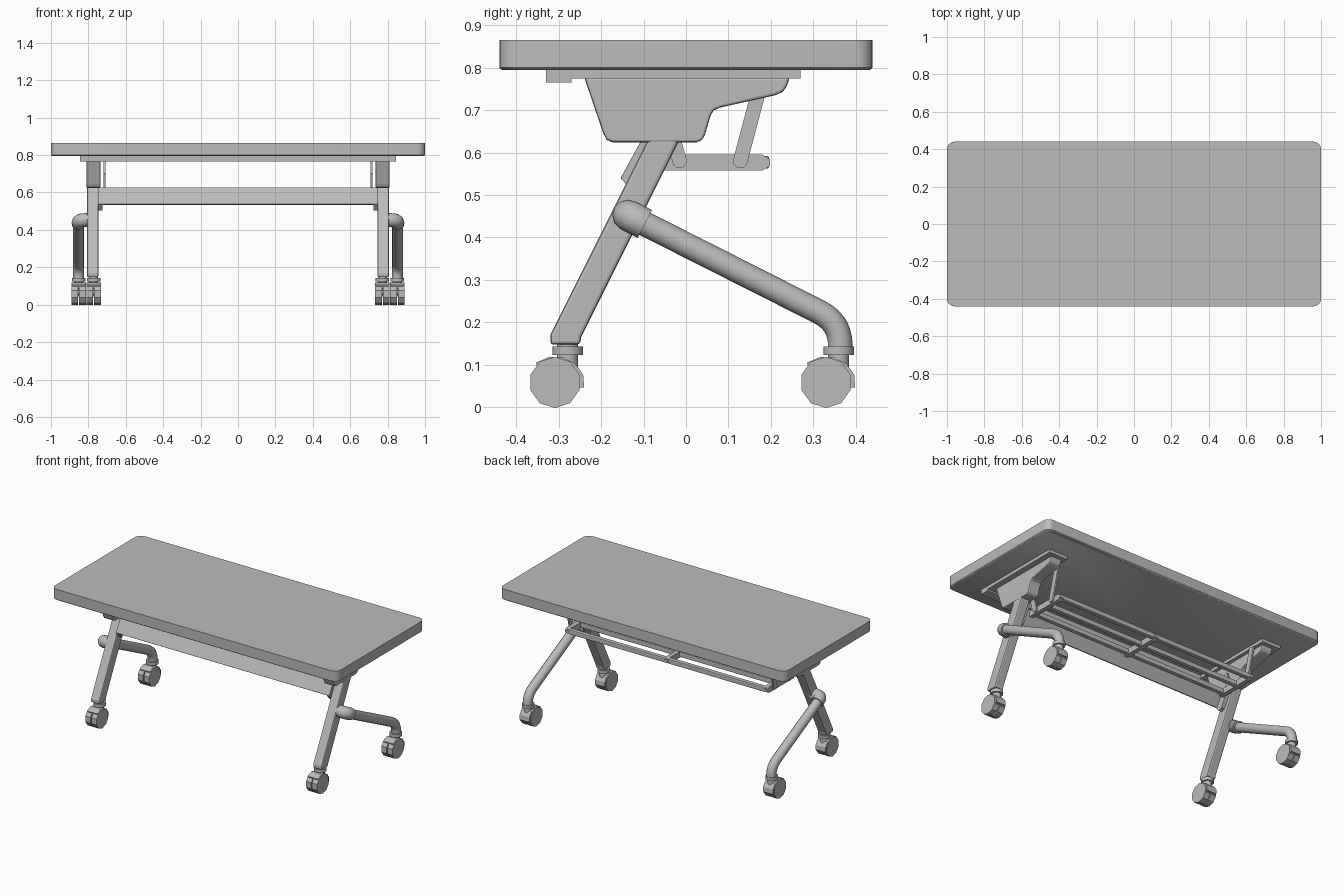
import bpy, bmesh, math
from mathutils import Vector, Matrix

if "Cube" in bpy.data.objects:
    bpy.data.objects.remove(bpy.data.objects["Cube"])

grey = bpy.data.materials.new("mid grey")
grey.diffuse_color = (0.5, 0.5, 0.5, 1)
grey.use_nodes = True
grey.node_tree.nodes["Principled BSDF"].inputs["Base Color"].default_value = grey.diffuse_color


def finish(ob, bevel=0, mirror=False, smooth=False, segments=2):
    ob.data.materials.clear()
    ob.data.materials.append(grey)
    if smooth:
        bpy.ops.object.select_all(action='DESELECT')
        ob.select_set(True)
        bpy.context.view_layer.objects.active = ob
        bpy.ops.object.shade_smooth_by_angle(angle=math.radians(35))
    if bevel:
        b = ob.modifiers.new("bevel", 'BEVEL')
        b.width, b.segments, b.limit_method = bevel, segments, 'ANGLE'
        b.angle_limit = math.radians(40)
    if mirror:
        ob.modifiers.new("mirror", 'MIRROR').use_mirror_merge = False
    return ob


def make(name, bm, **kw):
    bmesh.ops.recalc_face_normals(bm, faces=bm.faces)
    me = bpy.data.meshes.new(name)
    bm.to_mesh(me)
    bm.free()
    ob = bpy.data.objects.new(name, me)
    bpy.context.collection.objects.link(ob)
    return finish(ob, **kw)


def prism(name, profile, x0, x1, **kw):
    """Side profile of (y, z) points, extruded along x."""
    bm = bmesh.new()
    face = bm.faces.new([bm.verts.new((x0, y, z)) for y, z in profile])
    ext = bmesh.ops.extrude_face_region(bm, geom=[face])["geom"]
    bmesh.ops.translate(bm, vec=(x1 - x0, 0, 0),
                        verts=[v for v in ext if isinstance(v, bmesh.types.BMVert)])
    return make(name, bm, **kw)


def box(name, x, y, z, **kw):
    return prism(name, [(y[0], z[0]), (y[1], z[0]), (y[1], z[1]), (y[0], z[1])], *x, **kw)


def cylinder(name, centre, radius, depth, sides=24, axis='Z', **kw):
    bm = bmesh.new()
    rot = Matrix.Rotation(math.pi / 2, 4, 'Y') if axis == 'X' else Matrix()
    spin = Matrix.Rotation(math.pi / sides, 4, 'Z')
    bmesh.ops.create_cone(bm, cap_ends=True, segments=sides, radius1=radius, radius2=radius,
                          depth=depth, matrix=Matrix.Translation(centre) @ rot @ spin)
    return make(name, bm, **kw)


def bent(a, corner, b, r, n=6):
    """Path from a to b with the corner rounded off."""
    a, c, b = Vector(a), Vector(corner), Vector(b)
    p, q = c + (a - c).normalized() * r, c + (b - c).normalized() * r
    arc = [p * (1 - t) ** 2 + c * 2 * t * (1 - t) + q * t * t for t in (i / n for i in range(n + 1))]
    return [a] + arc + [b]


def tube(name, path, radius):
    cu = bpy.data.curves.new(name, 'CURVE')
    cu.dimensions = '3D'
    cu.bevel_depth, cu.bevel_resolution, cu.use_fill_caps = radius, 4, True
    sp = cu.splines.new('POLY')
    sp.points.add(len(path) - 1)
    for p, co in zip(sp.points, path):
        p.co = (*co, 1)
    ob = bpy.data.objects.new(name, cu)
    bpy.context.collection.objects.link(ob)
    bpy.ops.object.select_all(action='DESELECT')
    ob.select_set(True)
    bpy.context.view_layer.objects.active = ob
    bpy.ops.object.convert(target='MESH')
    return finish(bpy.context.object, mirror=True, smooth=True)


# tabletop with rounded corners and a softened lower edge
bm = bmesh.new()
r, corner = 0.04, []
for sx, sy, a0 in ((1, 1, 0), (-1, 1, 90), (-1, -1, 180), (1, -1, 270)):
    for i in range(6):
        a = math.radians(a0 + i * 18)
        corner.append((sx * (1 - r) + r * math.cos(a), sy * (0.44 - r) + r * math.sin(a)))
rings = []
for z, inset in ((0.865, 0), (0.80, 0), (0.795, 0.006)):
    rings.append([bm.verts.new((x * (1 - inset), y * (1 - inset / 0.44), z)) for x, y in corner])
for up, low in zip(rings, rings[1:]):
    for i in range(len(up)):
        j = (i + 1) % len(up)
        bm.faces.new((up[i], up[j], low[j], low[i]))
bm.faces.new(rings[0])
bm.faces.new(rings[-1])
make("tabletop", bm, smooth=True)

# mounting parts under the top
box("front_rail", (-0.845, 0.845), (-0.33, -0.27), (0.765, 0.796))
box("mounting_plate", (0.715, 0.845), (-0.28, 0.27), (0.775, 0.796), mirror=True)
housing = [(-0.24, 0.777), (-0.195, 0.645), (-0.187, 0.63), (-0.173, 0.624), (0.025, 0.624),
           (0.038, 0.629), (0.045, 0.643), (0.058, 0.687), (0.065, 0.699), (0.08, 0.706),
           (0.21, 0.735), (0.228, 0.743), (0.237, 0.755), (0.245, 0.777)]
prism("pivot_housing", housing, 0.735, 0.81, bevel=0.006, mirror=True)

# slanted front legs and the apron between them
prism("front_leg", [(-0.32, 0.147), (-0.25, 0.147), (-0.247, 0.165), (-0.01, 0.64),
                    (-0.085, 0.64), (-0.32, 0.17)], 0.747, 0.808, bevel=0.008, mirror=True)
prism("apron", [(-0.155, 0.538), (-0.141, 0.532), (-0.09, 0.624), (-0.106, 0.628)],
      -0.747, 0.747, bevel=0.003)
prism("apron_bracket", [(-0.15, 0.535), (-0.125, 0.505), (-0.10, 0.515), (-0.04, 0.625),
                        (-0.10, 0.625)], 0.725, 0.748, mirror=True)

# rear leg tubes and the elbows joining them to the front legs
hub, knee = (0.852, -0.137, 0.452), (0.852, 0.364, 0.199)
tube("rear_leg", bent(hub, knee, (0.852, 0.364, 0.13), 0.055), 0.029)
along = Vector(hub) + (Vector(knee) - Vector(hub)).normalized() * 0.045
tube("rear_leg_elbow", bent((0.79, hub[1], hub[2]), hub, along, 0.03), 0.037)

# casters: collar, stem, faceted wheel, tread pair and hood
for label, x, y in (("front", 0.772, -0.309), ("rear", 0.852, 0.330)):
    s = y + 0.03
    cylinder(label + "_caster_collar", (x, s, 0.133), 0.036, 0.02, mirror=True, smooth=True)
    cylinder(label + "_caster_stem", (x, s, 0.123), 0.025, 0.06, mirror=True, smooth=True)
    for side in (-1, 1):
        cylinder(f"{label}_caster_wheel_{'inner' if side < 0 else 'outer'}",
                 (x + side * 0.021, y, 0.058), 0.0605, 0.036, sides=10, axis='X',
                 mirror=True)
    arc = [math.radians(a) for a in range(-10, 131, 28)]
    hood = [(y + 0.07 * math.cos(a), 0.057 + 0.062 * math.sin(a)) for a in arc]
    prism(label + "_caster_hood", hood + [(y - 0.03, 0.06), (y, 0.045)],
          x - 0.034, x + 0.034, mirror=True)


def strut(name, a, b, w):
    """Flat bar from a to b with a rounded lower end."""
    a, b = Vector(a), Vector(b)
    d = (b - a).normalized() * w
    n = Vector((-d.y, d.x))
    pts = [a + n, a - n] + [b - n * math.cos(t) + d * math.sin(t)
                            for t in (i * math.pi / 8 for i in range(9))]
    prism(name, [tuple(p) for p in pts], 0.708, 0.718, mirror=True)


# hanging shelf frame
strut("shelf_rear_strut", (0.18, 0.777), (0.128, 0.58), 0.017)
strut("shelf_front_strut", (-0.05, 0.70), (-0.015, 0.58), 0.017)
bar = [(-0.07, 0.558), (0.18, 0.558), (0.198, 0.568), (0.198, 0.584), (0.18, 0.595), (-0.07, 0.595)]
prism("shelf_end_bar", bar, 0.68, 0.708, mirror=True)
prism("shelf_middle_bar", bar, -0.014, 0.014)
for label, y in (("rear", 0.182), ("middle", 0.07), ("front", -0.045)):
    box(f"shelf_{label}_rail", (-0.7, 0.7), (y - 0.014, y + 0.014), (0.562, 0.592), bevel=0.005)
